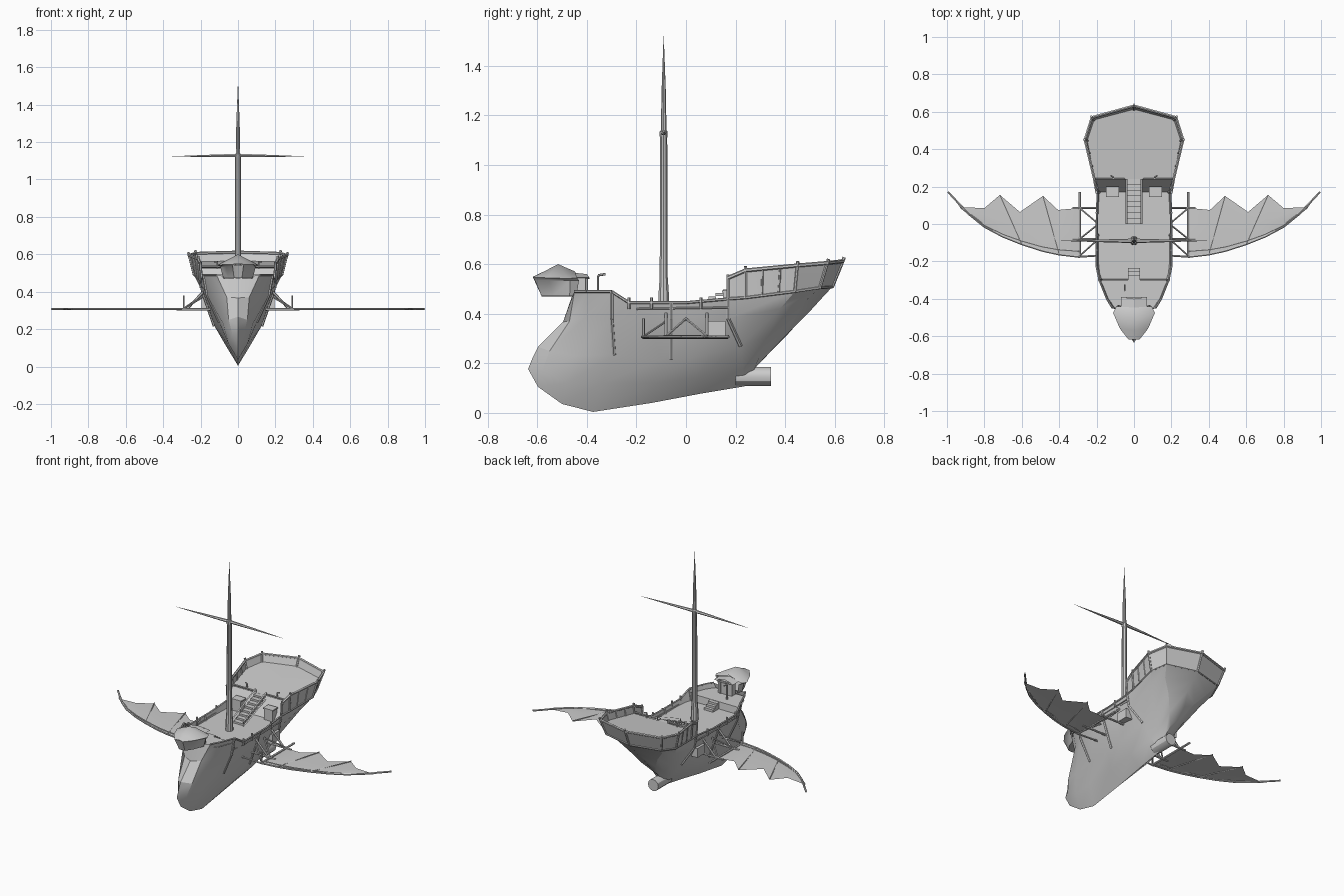
import bpy, bmesh, math
from mathutils import Vector

if "Cube" in bpy.data.objects:
    bpy.data.objects.remove(bpy.data.objects["Cube"])

mat = bpy.data.materials.new("pale_grey")
mat.diffuse_color = (0.6, 0.6, 0.6, 1)
mat.use_nodes = True
mat.node_tree.nodes["Principled BSDF"].inputs["Base Color"].default_value = mat.diffuse_color


def finish(name, bm, angle=30, mirror=False):
    """Optionally mirror across x, weld, orient and shade the mesh."""
    if mirror:
        g = bmesh.ops.duplicate(bm, geom=bm.verts[:] + bm.edges[:] + bm.faces[:])["geom"]
        for v in (e for e in g if isinstance(e, bmesh.types.BMVert)):
            v.co.x = -v.co.x
        bmesh.ops.reverse_faces(bm, faces=[f for f in g if isinstance(f, bmesh.types.BMFace)])
    bmesh.ops.remove_doubles(bm, verts=bm.verts, dist=0.0005)
    bmesh.ops.dissolve_degenerate(bm, edges=bm.edges, dist=0.0005)
    bmesh.ops.recalc_face_normals(bm, faces=bm.faces)
    me = bpy.data.meshes.new(name)
    bm.to_mesh(me)
    bm.free()
    me.materials.append(mat)
    ob = bpy.data.objects.new(name, me)
    bpy.context.collection.objects.link(ob)
    bpy.context.view_layer.objects.active = ob
    ob.select_set(True)
    if angle:
        bpy.ops.object.shade_smooth_by_angle(angle=math.radians(angle))
    ob.select_set(False)
    return ob


def loft(bm, rows):
    """Skin rows of points that have equal length."""
    vs = [[bm.verts.new(p) for p in r] for r in rows]
    for a, b in zip(vs, vs[1:]):
        for i in range(len(a) - 1):
            bm.faces.new((a[i], a[i + 1], b[i + 1], b[i]))


def tube(bm, pts, r, n=6):
    """Straight rods joining successive points."""
    for a, b in zip(pts, pts[1:]):
        a, b = Vector(a), Vector(b)
        d = b - a
        m = d.to_track_quat('Z', 'Y').to_matrix().to_4x4()
        m.translation = (a + b) / 2
        bmesh.ops.create_cone(bm, cap_ends=True, segments=n, radius1=r, radius2=r,
                              depth=d.length, matrix=m)


def box(bm, x0, x1, y0, y1, z0, z1):
    vs = bmesh.ops.create_cube(bm, size=1)["verts"]
    for v in vs:
        v.co = ((x0, x1)[v.co.x > 0], (y0, y1)[v.co.y > 0], (z0, z1)[v.co.z > 0])


def lathe(name, prof, y, n=10):
    bm = bmesh.new()
    loft(bm, [[(r * math.cos(k * math.tau / n), y + r * math.sin(k * math.tau / n), z)
               for k in range(n + 1)] for r, z in prof])
    return finish(name, bm)


# Hull: half sections from keel to sheer, bow to stern
stations = [
    [(0, -.637, .177), (0, -.62, .22), (0, -.597, .266), (0, -.496, .367), (0, -.46, .47)],
    [(0, -.597, .105), (.03, -.58, .17), (.05, -.55, .25), (.06, -.47, .37), (.115, -.45, .49)],
    [(0, -.50, .036), (.05, -.48, .12), (.08, -.45, .23), (.12, -.40, .39), (.145, -.40, .49)],
    [(0, -.375, .004), (.055, -.34, .12), (.10, -.29, .235), (.165, -.30, .38), (.185, -.30, .49)],
    [(0, -.14, .04), (.07, -.13, .12), (.125, -.10, .215), (.18, -.15, .38), (.20, -.23, .445)],
    [(0, .056, .077), (.07, .05, .14), (.125, .02, .22), (.185, .03, .38), (.20, 0, .445)],
    [(0, .246, .109), (.06, .23, .18), (.12, .22, .27), (.18, .17, .38), (.195, .17, .46)],
    [(0, .286, .19), (.05, .30, .235), (.11, .33, .31), (.19, .38, .42), (.235, .44, .49)],
    [(0, .34, .245), (.05, .39, .30), (.10, .44, .38), (.16, .48, .45), (.20, .54, .505)],
    [(0, .40, .305), (0, .44, .35), (0, .50, .41), (0, .55, .465), (0, .59, .508)]]
bm = bmesh.new()
loft(bm, stations)
finish("hull", bm, 25, True)

# Decks, with the slanted bulkheads between the levels
bm = bmesh.new()
loft(bm, [[(0, y, z), (x, y, z)] for x, y, z in (
    (.10, -.45, .46), (.145, -.40, .46), (.182, -.30, .46), (.182, -.295, .415),
    (.192, -.20, .415), (.192, 0, .415), (.19, .17, .415), (.205, .24, .525))])
finish("main_deck", bm, 20, True)

low = [(.195, .17, .46), (.205, .24, .465), (.235, .44, .49), (.20, .54, .505), (0, .59, .508)]
top = [(.20, .17, .545), (.212, .24, .575), (.262, .45, .595), (.225, .57, .605), (0, .632, .612)]
mid = [Vector(a).lerp(Vector(b), .55) for a, b in zip(low, top)]
bm = bmesh.new()
loft(bm, [[(0, p.y, p.z), p] for p in mid[1:]])
finish("stern_deck", bm, 20, True)

# Stern bulwark with rails and leaning posts
bm = bmesh.new()
loft(bm, [low, mid, top])
finish("stern_bulwark", bm, 20, True)
bm = bmesh.new()
tube(bm, top, .008)
tube(bm, low, .006)
for a, b in zip(low, top):
    a, b = Vector(a), Vector(b)
    tube(bm, [a, b + (b - a) * .15], .007)
for t in (.33, .67):
    a, b = Vector(low[1]).lerp(Vector(low[2]), t), Vector(top[1]).lerp(Vector(top[2]), t)
    tube(bm, [a, b], .005)
tube(bm, [(.212, .24, .535), (.05, .24, .535)], .006)
tube(bm, [(.11, .25, .525), (.11, .25, .56), (.125, .26, .56)], .005)
finish("stern_rails", bm, 30, True)

# Sheer rails and ribs on the hull sides
bm = bmesh.new()
tube(bm, [s[4] for s in stations[1:7]], .006)
tube(bm, [(.195, -.2, .42), (.197, .17, .425)], .004)
for rib in (stations[3][2:], stations[6][2:],
            [(.127, -.06, .216), (.184, -.06, .38), (.20, -.06, .445)]):
    tube(bm, rib, .008)
for y in (-.23, -.14, .06):
    tube(bm, [(.2, y, .42), (.2, y, .465)], .006)
finish("hull_ribs", bm, 30, True)

# Stairs to the stern deck, short steps to the foredeck
bm = bmesh.new()
for i in range(8):
    y, z = i * .03, .43 + i * .0135
    box(bm, -.035, .035, y, y + .032, z - .012, z)
for s in (-.04, .04):
    loft(bm, [[(s - .005, 0, .415), (s + .005, 0, .415)], [(s - .005, 0, .445), (s + .005, 0, .445)],
              [(s - .005, .24, .55), (s + .005, .24, .55)], [(s - .005, .24, .51), (s + .005, .24, .51)],
              [(s - .005, 0, .415), (s + .005, 0, .415)]])
for i in range(3):
    box(bm, -.032, .032, -.30, -.235 - i * .02, .415, .43 + i * .014)
finish("stairs", bm, 0)

# Door frames on the stern bulkhead
bm = bmesh.new()
box(bm, .085, .145, .15, .20, .415, .485)
box(bm, .08, .15, .145, .20, .485, .493)
finish("cabin_doors", bm, 0, True)

# Bow canopy: peaked roof, tapered cabin and a small roof behind it
bm = bmesh.new()
eave = [(.095, -.44, .545), (.112, -.475, .542), (.075, -.56, .545), (.03, -.617, .546)]
ridge = [(0, -.447, .57), (0, -.516, .60), (0, -.57, .572), (0, -.617, .55)]
loft(bm, [ridge, eave, [(x * .85, y + .008, .535) for x, y, z in eave],
          [(x * .7, -.447 + (y + .447) * .8, .472) for x, y, z in eave],
          [(0, -.447 + (y + .447) * .8, .47) for x, y, z in eave]])
loft(bm, [[(0, -.6, .54), (.03, -.617, .546)], [(0, -.583, .472), (.021, -.583, .472)]])
finish("bow_canopy", bm, 35, True)
bm = bmesh.new()
loft(bm, [[(0, -.45, .565), (0, -.40, .56)], [(.07, -.45, .546), (.07, -.39, .546)],
          [(0, -.45, .54), (0, -.39, .54)]])
box(bm, -.05, .05, -.445, -.405, .46, .545)
finish("bow_shelter", bm, 0, True)
bm = bmesh.new()
tube(bm, [(-.05, -.355, .455), (-.05, -.355, .555), (-.05, -.325, .56)], .005)
tube(bm, [(.03, -.40, .46), (.03, -.40, .555)], .005)
finish("foredeck_lever", bm)

# Mast with a collar and spire, and a tapered yard
lathe("mast", [(.024, .41), (.022, .48), (.017, .55), (.015, 1.11), (.017, 1.115),
               (.017, 1.135), (.012, 1.14), (.009, 1.3), (.0006, 1.52)], -.09)
bm = bmesh.new()
loft(bm, [[(x, -.09 + r * math.cos(k * math.tau / 6), 1.122 + r * .6 + r * .8 * math.sin(k * math.tau / 6))
           for k in range(7)] for x, r in ((0, .012), (.15, .008), (.39, .0006))])
finish("yard", bm, 30, True)

# Stern thruster pipe
bm = bmesh.new()
tube(bm, [(0, .20, .147), (0, .342, .147)], .038, 12)
finish("stern_pipe", bm)

# Wings: scalloped membrane between leading spar and trailing points
lead = [(.29, -.176), (.40, -.163), (.487, -.144), (.60, -.108), (.70, -.068), (.80, -.015), (.88, .05), (.995, .172)]
trail = [(.29, .086), (.406, .075), (.487, .15), (.61, .064), (.717, .155), (.80, .085), (.93, .09), (.995, .174)]
bm = bmesh.new()
rows = []
for t in (0, .33, .66, 1):
    rows.append([(a[0] + (b[0] - a[0]) * t, a[1] + (b[1] - a[1]) * t,
                  .306 + (.009 if i % 2 else -.004) * math.sin(math.pi * min(t, .8)))
                 for i, (a, b) in enumerate(zip(lead, trail))])
loft(bm, rows)
finish("wing_membranes", bm, 60, True)
bm = bmesh.new()
tube(bm, [(x, y, .307) for x, y in lead], .006)
tube(bm, [(x, y + .03 * (1 - i / 7), .309) for i, (x, y) in enumerate(lead)], .004)
for i in (2, 4, 6):
    tube(bm, [(*lead[i - 1], .308), (*trail[i], .308)], .0035)
finish("wing_spars", bm, 30, True)

# Wing mounts: root rod, cross bars and diagonal braces
bm = bmesh.new()
tube(bm, [(.29, -.176, .306), (.29, .17, .306)], .007)
tube(bm, [(.29, -.172, .306), (.29, -.172, .38)], .006)
tube(bm, [(.14, -.165, .306), (.30, -.176, .306)], .006)
for y in (-.08, .085):
    tube(bm, [(.14, y, .306), (.33, y, .306)], .007)
    tube(bm, [(.275, y, .306), (.185, y, .40)], .007)
tube(bm, [(.19, -.08, .37), (.29, -.17, .31)], .005)
tube(bm, [(.19, .0, .38), (.29, .085, .31)], .005)
tube(bm, [(.19, .0, .38), (.29, -.08, .31)], .005)
box(bm, .14, .195, .08, .16, .31, .37)
finish("wing_mounts", bm, 30, True)
